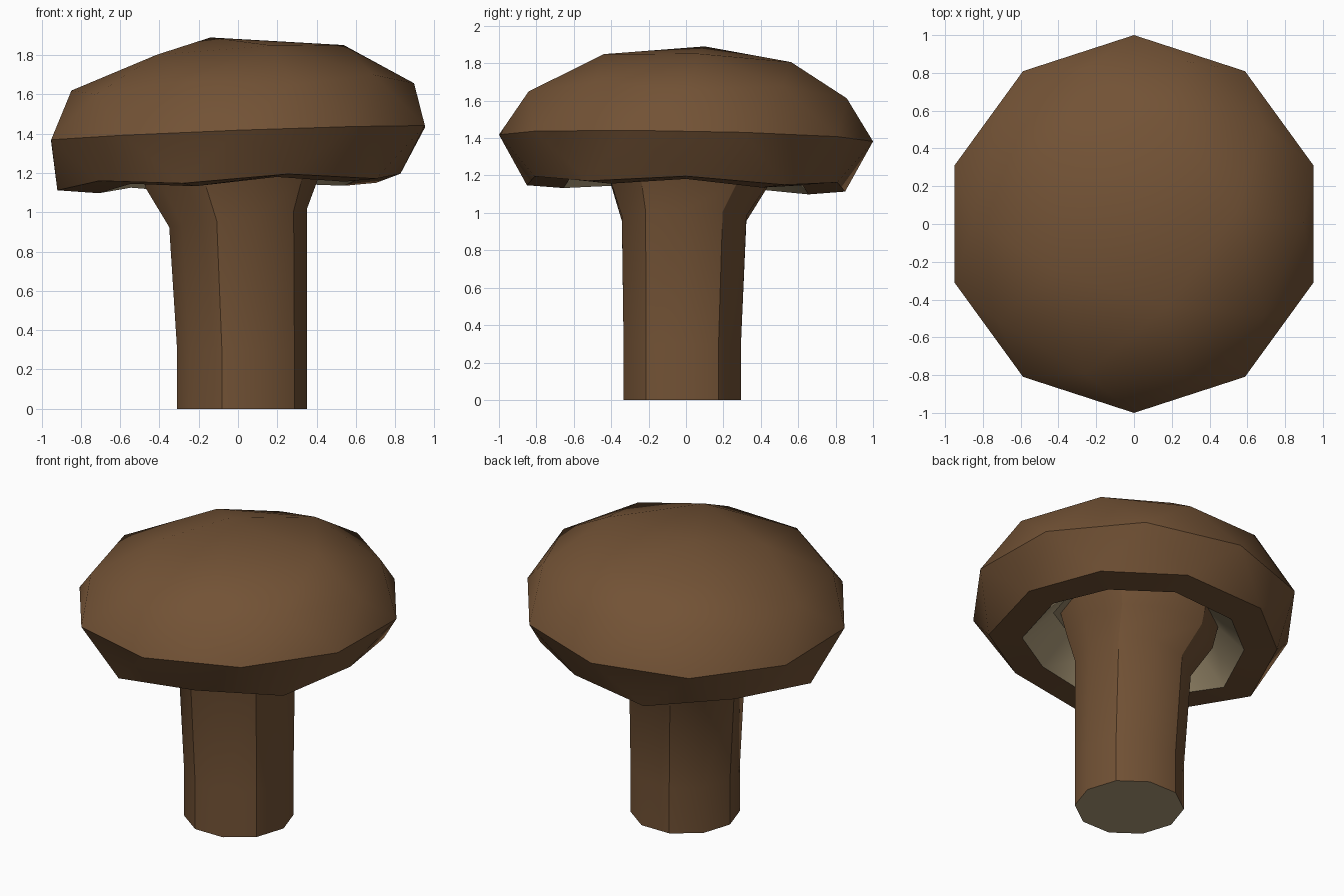
import bpy, bmesh
from math import cos, sin, radians

if "Cube" in bpy.data.objects:
    bpy.data.objects.remove(bpy.data.objects["Cube"])


def material(name, rgb):
    m = bpy.data.materials.new(name)
    m.diffuse_color = (*rgb, 1)
    m.use_nodes = True
    m.node_tree.nodes["Principled BSDF"].inputs["Base Color"].default_value = m.diffuse_color
    return m


brown = material("brown_skin", (0.17, 0.085, 0.036))
pale = material("pale_flesh", (0.43, 0.34, 0.2))


def finish(bm, name):
    me = bpy.data.meshes.new(name)
    bm.normal_update()
    bmesh.ops.recalc_face_normals(bm, faces=bm.faces)
    for f in bm.faces:
        f.smooth = True
    bm.to_mesh(me)
    bm.free()
    me.materials.append(brown)
    me.materials.append(pale)
    ob = bpy.data.objects.new(name, me)
    bpy.context.collection.objects.link(ob)
    return ob


# Cap: squashed, slightly tilted icosphere with the underside cut open
bm = bmesh.new()
bmesh.ops.create_icosphere(bm, subdivisions=2, radius=1)
bmesh.ops.delete(bm, geom=[v for v in bm.verts if v.co.z < -0.6], context='VERTS')
for e in bm.edges:
    if all(abs(v.co.z) < 0.01 for v in e.verts):
        e.smooth = False
for v in bm.verts:
    x, y, z = v.co
    if z > -0.01:
        up = max(z, 0)
        tilt = 1 if z < 0.95 else 0
        v.co.z = 1.4 + 0.49 * z + tilt * ((0.038 + 0.045 * up ** 3) * x - (0.018 + 0.04 * up ** 3) * y)
        v.co.y += 0.1 * up ** 3
        v.co.x += -0.14 if z > 0.95 else 0.02 * up ** 3
    else:
        wave = 0.016 if z < -0.5 else -0.016
        v.co = (x - 0.028 * abs(x), y, 1.155 + 0.03 * x - 0.02 * y + wave)


def extend_rim(scale, z):
    """Extrude the open rim inwards and return the new faces and edges."""
    rim = [e for e in bm.edges if e.is_boundary]
    for e in rim:
        e.smooth = False
    new = bmesh.ops.extrude_edge_only(bm, edges=rim)["geom"]
    for v in [g for g in new if isinstance(g, bmesh.types.BMVert)]:
        v.co.x *= scale
        v.co.y *= scale
        v.co.z += z
    return ([g for g in new if isinstance(g, bmesh.types.BMFace)],
            [g for g in new if isinstance(g, bmesh.types.BMEdge)])


# Curled lip, then the pale hollow under the cap
extend_rim(0.77, -0.015)
hollow, _ = extend_rim(0.72, 0.18)
rim = [e for e in bm.edges if e.is_boundary]
for e in rim:
    e.smooth = False
hollow += bmesh.ops.contextual_create(bm, geom=rim)["faces"]
for f in hollow:
    f.material_index = 1
finish(bm, "mushroom_cap")

# Stem: ten-sided rings (centre x, centre y, radius, z, tilt), flaring at the top
rings = [(0.02, -0.02, 0.33, 0, 0),
         (0.02, -0.02, 0.33, 0.3, 0),
         (0.0, -0.01, 0.35, 0.97, 0.13),
         (-0.03, 0.02, 0.44, 1.15, 0.06),
         (-0.03, 0.02, 0.48, 1.32, 0.03)]
bm = bmesh.new()
loops = []
for cx, cy, r, z, tilt in rings:
    loops.append([bm.verts.new((cx + r * cos(radians(36 * i)), cy + r * sin(radians(36 * i)),
                                z + tilt * r * cos(radians(36 * i)))) for i in range(10)])
for a, b in zip(loops, loops[1:]):
    for i in range(10):
        j = (i + 1) % 10
        bm.faces.new((a[i], a[j], b[j], b[i]))
    for i in range(1, 10, 2):
        bm.edges.get((a[i], b[i])).smooth = False
base = bm.faces.new(loops[0])
base.material_index = 1
for e in base.edges:
    e.smooth = False
finish(bm, "mushroom_stem")
